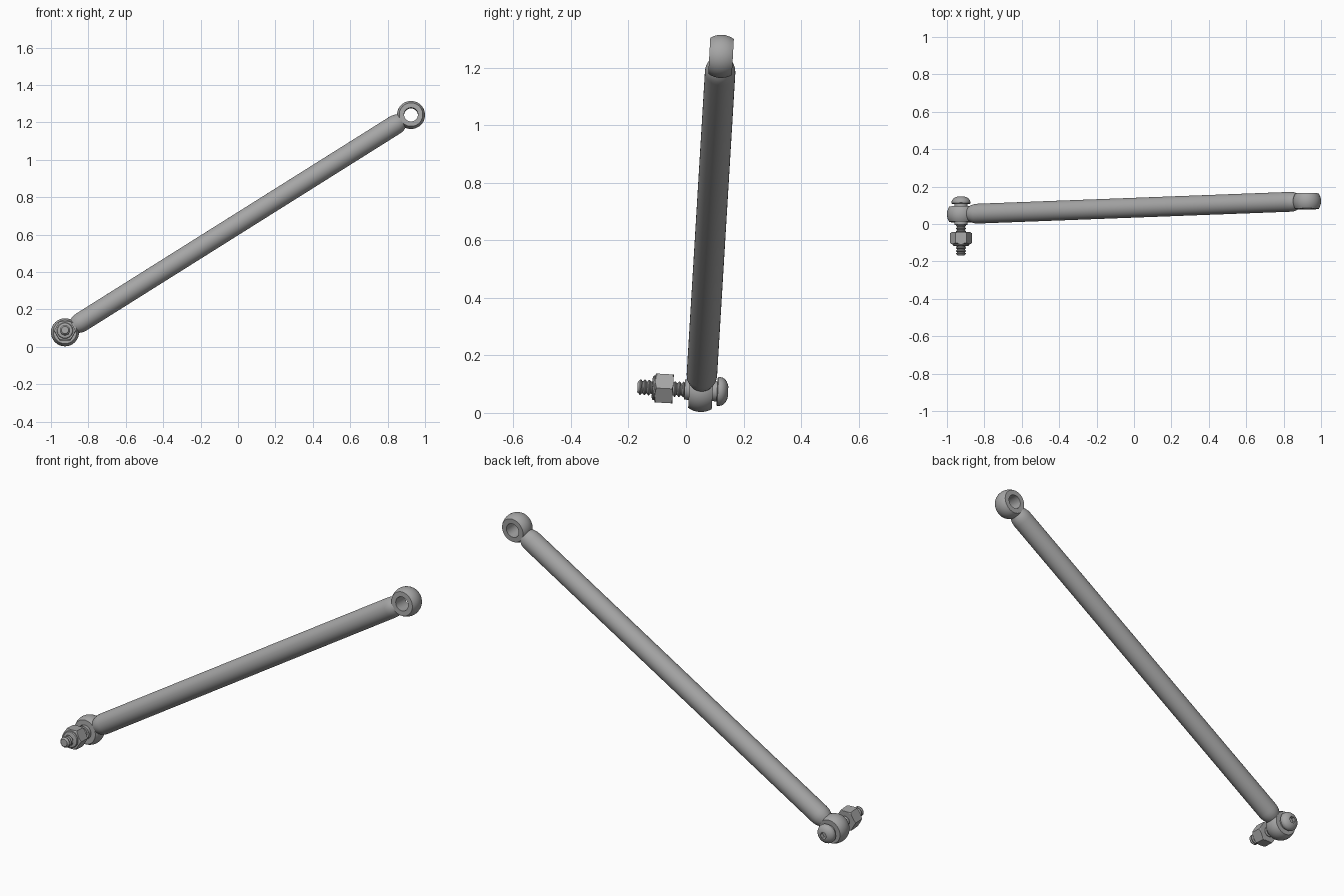
import bpy, bmesh, math
from mathutils import Vector

cube = bpy.data.objects.get("Cube")
if cube:
    bpy.data.objects.remove(cube, do_unlink=True)

steel = bpy.data.materials.new("grey_steel")
steel.use_nodes = True
steel.diffuse_color = (0.38, 0.38, 0.38, 1)
steel.node_tree.nodes["Principled BSDF"].inputs["Base Color"].default_value = steel.diffuse_color

LOW = Vector((-0.925, 0.052, 0.078))
HIGH = Vector((0.925, 0.122, 1.24))
ROD_DIR = (HIGH - LOW).normalized()
PIN_DIR = Vector((0, 1, -0.055)).normalized()
EYE_R, EYE_HALF, HOLE_R, ROD_R = 0.075, 0.041, 0.037, 0.053


def lathe(name, profile, origin, axis, sides=48, closed=False, smooth=True):
    """Revolve (radius, distance) points about an axis through origin."""
    bm = bmesh.new()
    side = Vector((1, 0, 0))
    side = (side - axis * side.dot(axis)).normalized()
    up = axis.cross(side)
    rings = []
    for r, t in profile:
        ring = []
        for i in range(sides):
            a = math.tau * i / sides
            ring.append(bm.verts.new(origin + axis * t + (side * math.cos(a) + up * math.sin(a)) * r))
        rings.append(ring)
    pairs = list(zip(rings, rings[1:]))
    if closed:
        pairs.append((rings[-1], rings[0]))
    for a, b in pairs:
        for i in range(sides):
            j = (i + 1) % sides
            bm.faces.new((a[i], a[j], b[j], b[i]))
    if not closed:
        bm.faces.new(rings[0])
        bm.faces.new(rings[-1])
    bmesh.ops.recalc_face_normals(bm, faces=bm.faces)
    mesh = bpy.data.meshes.new(name)
    bm.to_mesh(mesh)
    bm.free()
    mesh.materials.append(steel)
    ob = bpy.data.objects.new(name, mesh)
    bpy.context.collection.objects.link(ob)
    if smooth:
        shade(ob)
    return ob


def shade(ob):
    bpy.ops.object.select_all(action='DESELECT')
    ob.select_set(True)
    bpy.context.view_layer.objects.active = ob
    bpy.ops.object.shade_smooth_by_angle(angle=math.radians(30))


def boolean(ob, cutter, operation):
    mod = ob.modifiers.new("cut", 'BOOLEAN')
    mod.operation = operation
    mod.solver = 'EXACT'
    mod.object = cutter
    bpy.context.view_layer.objects.active = ob
    bpy.ops.object.modifier_apply(modifier=mod.name)
    bpy.data.objects.remove(cutter, do_unlink=True)
    shade(ob)


# Long rod with rounded shoulders running into both eyes
length = (HIGH - LOW).length
shoulder = [(0.036, 0.05), (0.043, 0.062), (0.049, 0.077), (0.052, 0.09), (ROD_R, 0.105)]
rod_profile = shoulder + [(r, length - t) for r, t in reversed(shoulder)]
lathe("rod", rod_profile, LOW, ROD_DIR)

# Barrel-shaped eyes: a sliced ball with a through hole
steps = 8
eye_profile = [(HOLE_R, -EYE_HALF)]
for i in range(steps + 1):
    t = -EYE_HALF + 2 * EYE_HALF * i / steps
    eye_profile.append((math.sqrt(EYE_R ** 2 - t ** 2), t))
eye_profile.append((HOLE_R, EYE_HALF))
for name, centre in (("lower_eye", LOW), ("upper_eye", HIGH)):
    lathe(name, eye_profile, centre, PIN_DIR, closed=True)

# Bushing through the lower eye
lathe("bushing", [(0.035, -0.057), (0.035, 0.06)], LOW, PIN_DIR)

# Domed bolt head with a hexagonal socket
head = [(0.047, 0.056), (0.05, 0.059), (0.05, 0.066)]
for i in range(1, 7):
    a = math.radians(11 * i)
    head.append((0.05 * math.cos(a), 0.066 + 0.031 * math.sin(a)))
bolt_head = lathe("bolt_head", head, LOW, PIN_DIR)
socket = lathe("socket_cutter", [(0.019, 0.075), (0.019, 0.12)], LOW, PIN_DIR, sides=6, smooth=False)
boolean(bolt_head, socket, 'DIFFERENCE')

# Threaded shank as stacked ridges
pitch = 0.015
thread = [(0.021, -0.05)]
for i in range(11):
    t = -0.055 - pitch * i
    thread += [(0.021, t), (0.027, t - 0.3 * pitch), (0.027, t - 0.5 * pitch), (0.021, t - 0.8 * pitch)]
thread.append((0.019, -0.221))
lathe("threaded_shank", thread, LOW, PIN_DIR, sides=32)

# Hex nut with chamfered corners and a locking collar
nut = lathe("nut", [(0.058, -0.097), (0.058, -0.16)], LOW, PIN_DIR, sides=6, smooth=False)
chamfer = lathe("nut_chamfer", [(0.051, -0.0965), (0.06, -0.1025), (0.06, -0.153), (0.049, -0.1605)],
                LOW, PIN_DIR, smooth=False)
boolean(nut, chamfer, 'INTERSECT')
lathe("nut_collar", [(0.043, -0.158), (0.043, -0.164), (0.04, -0.168), (0.034, -0.17)], LOW, PIN_DIR)
